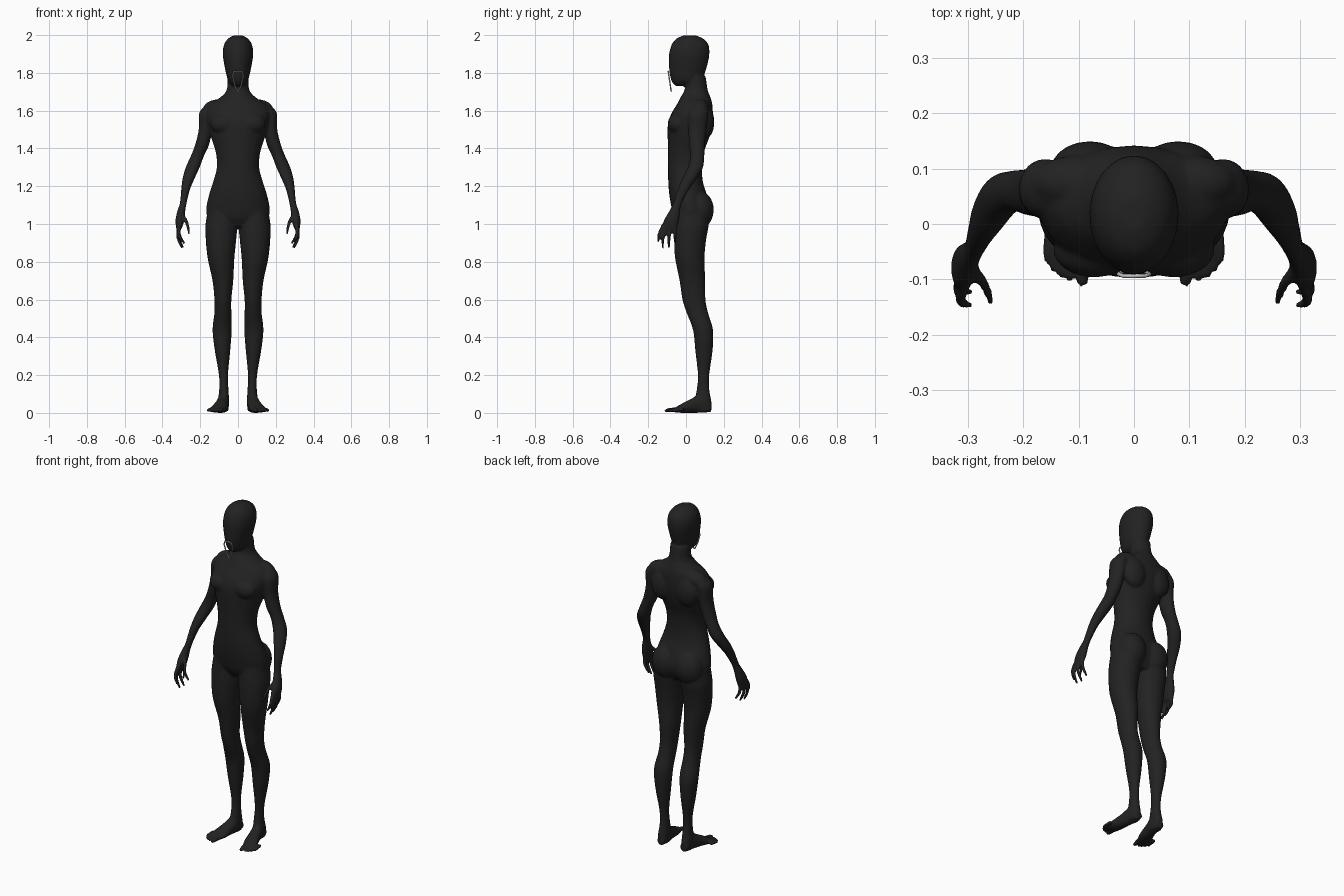
import bpy, bmesh, math
from mathutils import Vector, Matrix

if "Cube" in bpy.data.objects:
    bpy.data.objects.remove(bpy.data.objects["Cube"], do_unlink=True)


def make_material(name, value):
    mat = bpy.data.materials.new(name)
    mat.use_nodes = True
    colour = (value, value, value, 1)
    mat.diffuse_color = colour
    bsdf = mat.node_tree.nodes["Principled BSDF"]
    bsdf.inputs["Base Color"].default_value = colour
    bsdf.inputs["Roughness"].default_value = .8
    return mat


black = make_material("matte black", .016)
silver = make_material("pale silver", .55)
body = bmesh.new()


def refine(rows, steps=4):
    """Smooth spline through rows of numbers."""
    rows = [Vector(r) for r in rows]
    ext = [rows[0]] + rows + [rows[-1]]
    out = []
    for a, b, c, d in zip(ext, ext[1:], ext[2:], ext[3:]):
        for i in range(steps):
            t = i / steps
            out.append(b + (c - a) * (t / 2) + (a * 2 - b * 5 + c * 4 - d) * (t * t / 2)
                       + (b * 3 - a - c * 3 + d) * (t ** 3 / 2))
    return out + [rows[-1]]


def skin_rings(rings):
    """Bridge rings of points into a closed tube."""
    verts = [[body.verts.new(p) for p in ring] for ring in rings]
    n = len(verts[0])
    for lower, upper in zip(verts, verts[1:]):
        for i in range(n):
            j = (i + 1) % n
            body.faces.new((lower[i], lower[j], upper[j], upper[i]))
    body.faces.new(verts[0][::-1])
    body.faces.new(verts[-1])


def loft(sections, u, v, sides=24):
    """Ellipses given as x, y, z, radius along u, radius along v."""
    rings = []
    for s in refine(sections):
        centre = Vector(s[:3])
        angles = [math.tau * i / sides for i in range(sides)]
        rings.append([centre + Vector(u) * s[3] * math.cos(a) + Vector(v) * s[4] * math.sin(a)
                      for a in angles])
    skin_rings(rings)


def flat_loft(sections, side=1):
    loft([(x * side, *rest) for x, *rest in sections], (1, 0, 0), (0, 1, 0))


def depth_loft(sections):
    """Central sections given as front y, back y, z, half width."""
    flat_loft([(0, (f + b) / 2, z, w, (b - f) / 2) for f, b, z, w in sections])


def digit(points, radius, side):
    """Tapered finger or toe."""
    path = refine([(x * side, y, z) for x, y, z in points])
    rings = []
    for i, p in enumerate(path):
        t = i / (len(path) - 1)
        d = (path[min(i + 1, len(path) - 1)] - path[max(i - 1, 0)]).normalized()
        u = d.orthogonal().normalized()
        w = d.cross(u)
        r = radius * (1 - .45 * t * t)
        angles = [math.tau * k / 10 for k in range(10)]
        rings.append([p + (u * math.cos(a) + w * math.sin(a)) * r for a in angles])
    skin_rings(rings)


def muscle(centre, size, side):
    x, y, z = centre
    place = Matrix.Translation((x * side, y, z)) @ Matrix.Diagonal((*size, 1))
    bmesh.ops.create_uvsphere(body, u_segments=20, v_segments=14, radius=1, matrix=place)


# Torso and neck
depth_loft([(-.03, .09, .985, .07), (-.06, .115, 1.03, .155), (-.075, .125, 1.08, .168),
            (-.088, .112, 1.15, .155), (-.094, .09, 1.22, .133), (-.095, .085, 1.3, .112),
            (-.095, .095, 1.38, .118), (-.097, .12, 1.45, .14), (-.097, .138, 1.52, .16),
            (-.08, .142, 1.58, .17), (-.05, .14, 1.63, .152), (-.03, .13, 1.67, .094),
            (-.008, .115, 1.71, .06), (0, .105, 1.78, .055)])

# Head
depth_loft([(-.055, .03, 1.73, .022), (-.076, .08, 1.755, .05), (-.087, .1, 1.8, .064),
            (-.091, .115, 1.85, .074), (-.09, .124, 1.9, .081), (-.076, .119, 1.95, .074),
            (-.05, .09, 1.982, .052), (-.01, .05, 1.999, .02)])

arm = [(.13, .07, 1.635, .03, .035), (.16, .065, 1.59, .045, .053), (.172, .06, 1.5, .036, .048),
       (.19, .058, 1.42, .037, .042), (.215, .06, 1.36, .035, .037), (.24, .05, 1.3, .037, .04),
       (.262, .018, 1.24, .032, .038), (.278, -.015, 1.18, .023, .03),
       (.29, -.045, 1.11, .018, .023), (.3, -.06, 1.07, .021, .028),
       (.308, -.077, 1.02, .023, .04), (.312, -.088, .975, .015, .04)]
leg = [(.085, .03, 1.12, .065, .08), (.088, .03, 1, .084, .09), (.09, .022, .92, .081, .085),
       (.09, .02, .82, .071, .078), (.08, .034, .7, .055, .068), (.08, .042, .6, .045, .061),
       (.08, .06, .53, .045, .057), (.084, .09, .44, .051, .053), (.082, .095, .33, .041, .046),
       (.077, .093, .2, .024, .03), (.075, .09, .12, .025, .034), (.077, .09, .06, .03, .045),
       (.077, .09, .01, .026, .045)]
foot = [(.075, .132, .028, .022, .024), (.078, .08, .05, .031, .05), (.088, .03, .038, .035, .038),
        (.1, -.02, .025, .042, .025), (.116, -.062, .014, .044, .012)]
fingers = [[(.308, -.115, 1), (.314, -.14, .95), (.295, -.147, .905)],
           [(.314, -.1, .99), (.318, -.122, .93), (.295, -.122, .872)],
           [(.314, -.08, .99), (.316, -.09, .93), (.288, -.09, .872)],
           [(.312, -.062, .99), (.31, -.058, .94), (.282, -.058, .895)],
           [(.298, -.075, 1.05), (.272, -.108, 1.01), (.258, -.143, .945)]]
toe_tips = [(.092, -.113), (.116, -.106), (.132, -.1), (.146, -.088), (.158, -.07)]

for side in (1, -1):
    # Arm, hand and fingers
    flat_loft(arm, side)
    for points in fingers:
        digit(points, .011, side)
    # Leg, foot and toes
    flat_loft(leg, side)
    loft([(x * side, *rest) for x, *rest in foot], (1, 0, 0), (0, 0, 1))
    for i, (x, y) in enumerate(toe_tips):
        digit([(x - .005, y + .06, .018), (x, y + .02, .014), (x, y, .009)],
              .013 if i == 0 else .009, side)
    # Buttock, chest, shoulder blade and shoulder slope
    muscle((.075, .07, 1.075), (.083, .077, .1), side)
    muscle((.072, -.045, 1.53), (.075, .052, .055), side)
    muscle((.08, .1, 1.54), (.07, .05, .09), side)
    muscle((.1, .075, 1.61), (.085, .05, .05), side)

# Fuse the parts into one smooth figure
bmesh.ops.recalc_face_normals(body, faces=body.faces)
mesh = bpy.data.meshes.new("figure")
body.to_mesh(mesh)
body.free()
figure = bpy.data.objects.new("figure", mesh)
bpy.context.collection.objects.link(figure)
bpy.context.view_layer.objects.active = figure
figure.select_set(True)
fuse = figure.modifiers.new("fuse", 'REMESH')
fuse.mode = 'VOXEL'
fuse.voxel_size = .006
soften = figure.modifiers.new("soften", 'SMOOTH')
soften.factor = .5
soften.iterations = 5
reduce = figure.modifiers.new("reduce", 'DECIMATE')
reduce.ratio = .3
for name in ("fuse", "soften", "reduce"):
    bpy.ops.object.modifier_apply(modifier=name)
mesh.materials.clear()
mesh.materials.append(black)
bpy.ops.object.shade_smooth()

# Mouth ornament: thin pointed loop
half = [(0, 1.808), (.02, 1.806), (.028, 1.785), (.017, 1.735), (.004, 1.703)]
outline = half + [(-x, z) for x, z in half[:0:-1]]
curve = bpy.data.curves.new("mouth_ring", 'CURVE')
curve.dimensions = '3D'
curve.bevel_depth = .0035
curve.bevel_resolution = 2
spline = curve.splines.new('POLY')
spline.points.add(len(outline) - 1)
for point, (x, z) in zip(spline.points, outline):
    point.co = (x, -.078 - (z - 1.7) * .15, z, 1)
spline.use_cyclic_u = True
curve.materials.append(silver)
ring = bpy.data.objects.new("mouth_ring", curve)
bpy.context.collection.objects.link(ring)
